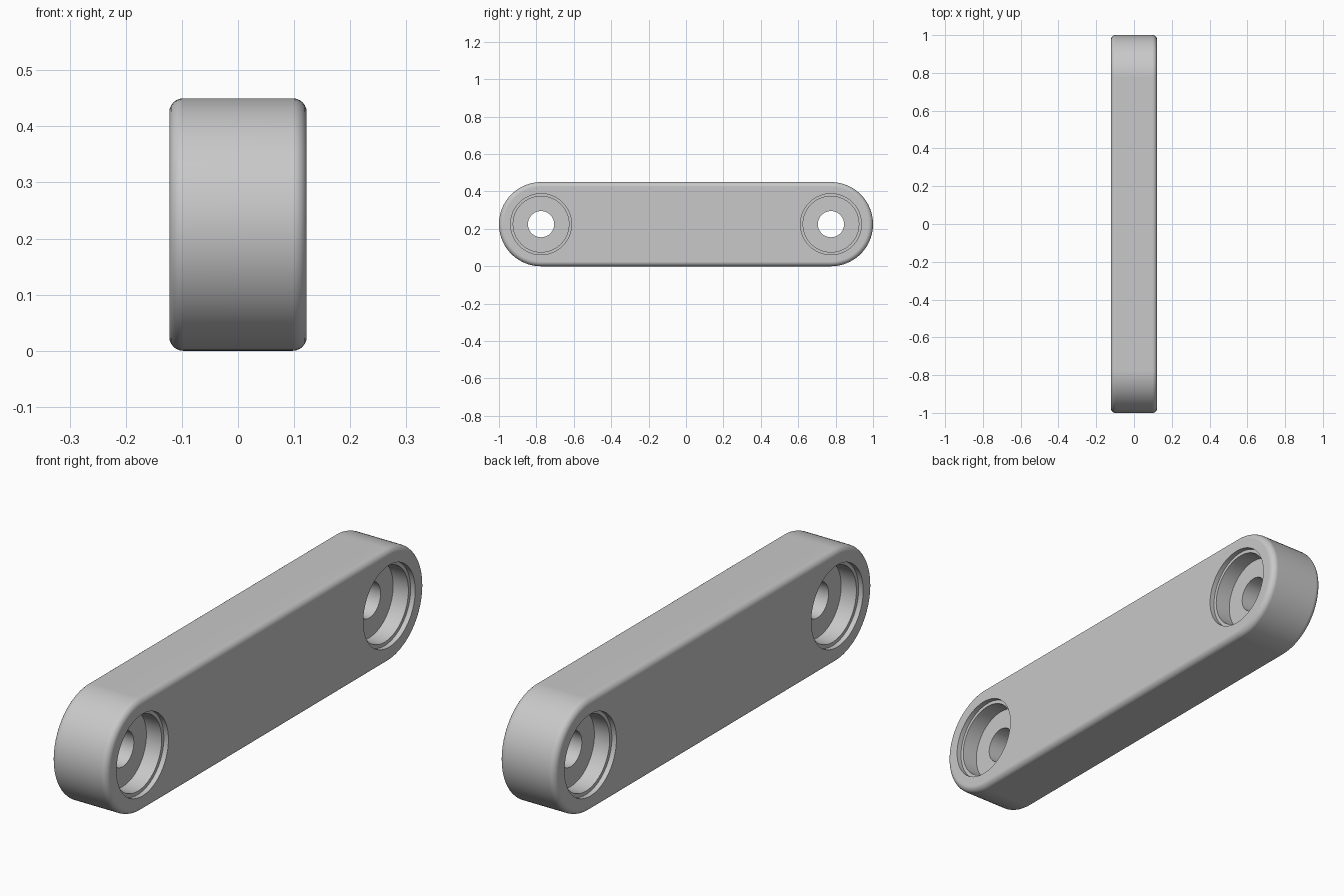
import bpy, bmesh, math
from mathutils import Matrix

if "Cube" in bpy.data.objects:
    bpy.data.objects.remove(bpy.data.objects["Cube"], do_unlink=True)

HALF_THICK = 0.1225
RADIUS = 0.225
PIVOT = 0.775
# Pocket and bore cylinders: radius, inner depth limit measured from x = 0
RIM = (0.163, 0.1025)
POCKET = (0.149, 0.0355)
BORE = 0.07


def new_object(name, bm):
    mesh = bpy.data.meshes.new(name)
    bmesh.ops.recalc_face_normals(bm, faces=bm.faces)
    bm.to_mesh(mesh)
    bm.free()
    obj = bpy.data.objects.new(name, mesh)
    bpy.context.collection.objects.link(obj)
    return obj


# Bar body: rounded-end outline extruded across x
bm = bmesh.new()
steps = 40
outline = []
for side in (1, -1):
    for i in range(steps + 1):
        a = math.pi * i / steps - math.pi / 2
        outline.append(bm.verts.new((-HALF_THICK,
                                     side * (PIVOT + RADIUS * math.cos(a)),
                                     RADIUS + side * RADIUS * math.sin(a))))
face = bm.faces.new(outline)
extruded = bmesh.ops.extrude_face_region(bm, geom=[face], use_keep_orig=True)
moved = [v for v in extruded["geom"] if isinstance(v, bmesh.types.BMVert)]
bmesh.ops.translate(bm, verts=moved, vec=(2 * HALF_THICK, 0, 0))
link_bar = new_object("link_bar", bm)

# Rounded rim edges
bevel = link_bar.modifiers.new("rounded_edges", "BEVEL")
bevel.width = 0.025
bevel.segments = 6
bevel.limit_method = "ANGLE"


def pocket_cutter(name, y):
    """Stepped pocket on both faces joined by a through bore, lathed round x."""
    out = HALF_THICK + 0.05
    half = [(out, 0), (out, RIM[0]), (RIM[1], RIM[0]), (RIM[1], POCKET[0]),
            (POCKET[1], POCKET[0]), (POCKET[1], BORE)]
    profile = half + [(-x, r) for x, r in reversed(half)]
    cutter_bm = bmesh.new()
    verts = [cutter_bm.verts.new((x, 0, r)) for x, r in profile]
    edges = [cutter_bm.edges.new(pair) for pair in zip(verts, verts[1:])]
    bmesh.ops.spin(cutter_bm, geom=verts + edges, cent=(0, 0, 0), axis=(1, 0, 0),
                   angle=math.tau, steps=64)
    bmesh.ops.remove_doubles(cutter_bm, verts=cutter_bm.verts, dist=0.0001)
    cutter_bm.transform(Matrix.Translation((0, y, RADIUS)))
    cutter = new_object(name, cutter_bm)
    cutter.hide_render = True
    return cutter


# Pockets at both ends
cutters = [pocket_cutter("front_pocket_cutter", -PIVOT),
           pocket_cutter("back_pocket_cutter", PIVOT)]
for cutter in cutters:
    cut = link_bar.modifiers.new(cutter.name, "BOOLEAN")
    cut.operation = "DIFFERENCE"
    cut.solver = "EXACT"
    cut.object = cutter

bpy.ops.object.select_all(action="DESELECT")
link_bar.select_set(True)
bpy.context.view_layer.objects.active = link_bar
for modifier in list(link_bar.modifiers):
    bpy.ops.object.modifier_apply(modifier=modifier.name)
for cutter in cutters:
    bpy.data.objects.remove(cutter, do_unlink=True)

# Smooth shading with crisp pocket edges and flat broad faces
bpy.ops.object.shade_smooth_by_angle(angle=math.radians(30))
weighted = link_bar.modifiers.new("flat_faces", "WEIGHTED_NORMAL")
weighted.keep_sharp = True

# Plain grey material
grey = bpy.data.materials.new("light_grey")
grey.use_nodes = True
colour = (0.58, 0.58, 0.58, 1)
grey.diffuse_color = colour
grey.node_tree.nodes["Principled BSDF"].inputs["Base Color"].default_value = colour
link_bar.data.materials.clear()
link_bar.data.materials.append(grey)
